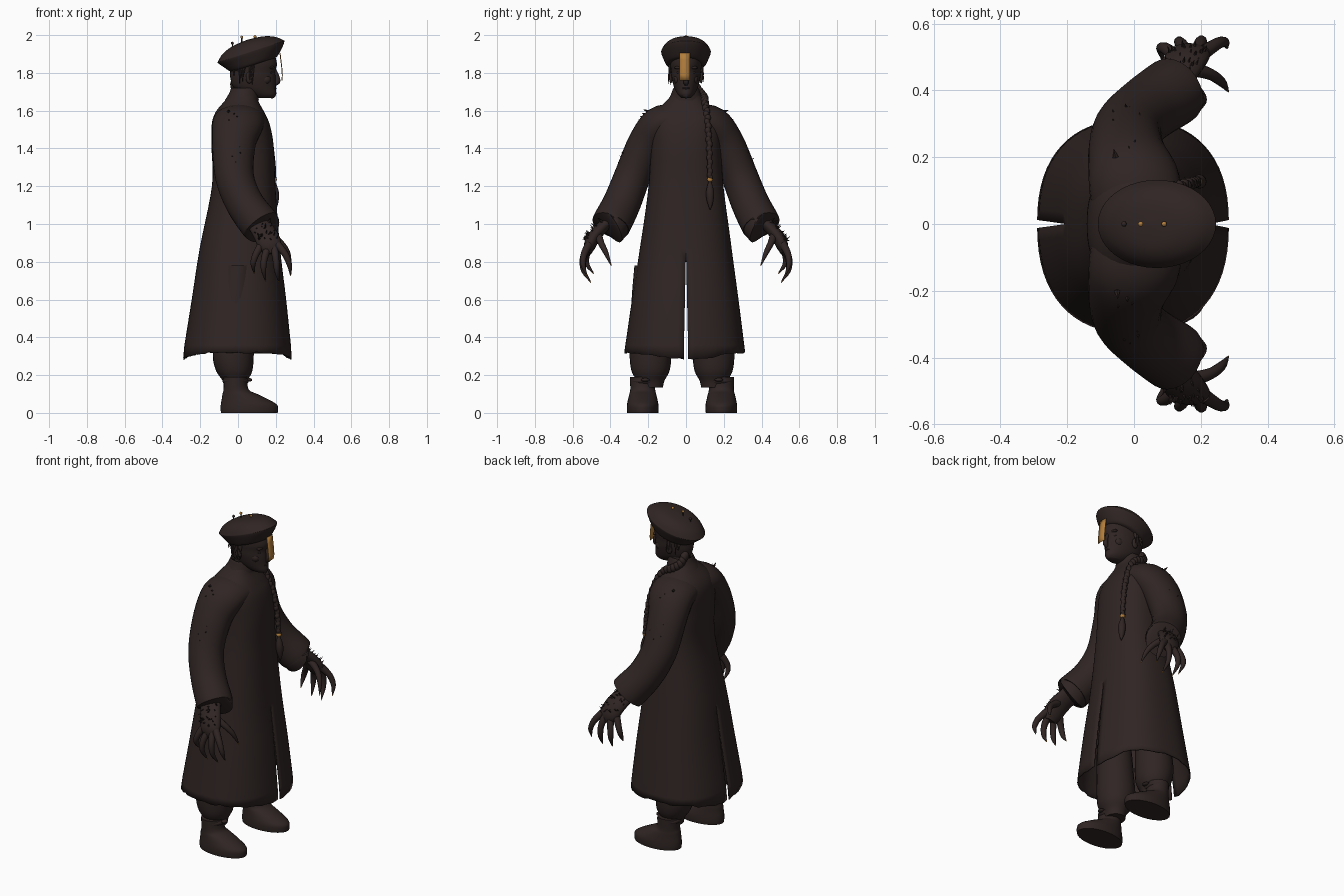
import bpy, bmesh, math, random
from mathutils import Vector, Matrix

if "Cube" in bpy.data.objects:
    bpy.data.objects.remove(bpy.data.objects["Cube"])

random.seed(4)


def material(name, rgb):
    m = bpy.data.materials.new(name)
    m.diffuse_color = (*rgb, 1)
    m.use_nodes = True
    m.node_tree.nodes["Principled BSDF"].inputs["Base Color"].default_value = m.diffuse_color
    return m


CLOTH = material("dark_cloth", (0.028, 0.018, 0.017))
GOLD = material("old_gold", (0.45, 0.21, 0.045))


def finish(name, bm, *mats, angle=50):
    bmesh.ops.remove_doubles(bm, verts=bm.verts, dist=0.0002)
    bmesh.ops.recalc_face_normals(bm, faces=bm.faces)
    me = bpy.data.meshes.new(name)
    bm.to_mesh(me)
    bm.free()
    ob = bpy.data.objects.new(name, me)
    bpy.context.collection.objects.link(ob)
    for m in mats:
        me.materials.append(m)
    bpy.ops.object.select_all(action='DESELECT')
    ob.select_set(True)
    bpy.context.view_layer.objects.active = ob
    bpy.ops.object.shade_smooth_by_angle(angle=math.radians(angle))
    return ob


def spline(rows, steps):
    """Catmull-Rom through rows of numbers."""
    rows = [tuple(r) for r in rows]
    p = [rows[0]] + rows + [rows[-1]]
    out = []
    for i in range(1, len(p) - 2):
        for k in range(steps):
            t = k / steps
            out.append([0.5 * (2*b + (c-a)*t + (2*a-5*b+4*c-d)*t*t + (3*b-a-3*c+d)*t**3)
                        for a, b, c, d in zip(*p[i-1:i+3])])
    return out + [list(rows[-1])]


def skin(bm, rings, closed=True, caps=True):
    vs = [[bm.verts.new(c) for c in r] for r in rings]
    n = len(vs[0])
    for a, b in zip(vs, vs[1:]):
        for i in range(n if closed else n - 1):
            j = (i + 1) % n
            bm.faces.new((a[i], a[j], b[j], b[i]))
    if caps:
        bm.faces.new(vs[0])
        bm.faces.new(vs[-1])


def loft(bm, rows, cy=0, n=32, steps=4, caps=True):
    """Stacked ellipses: z, centre x, radius x, radius y."""
    rings = []
    for z, cx, rx, ry in spline(rows, steps):
        rings.append([(cx + rx*math.cos(2*math.pi*i/n), cy + ry*math.sin(2*math.pi*i/n), z)
                      for i in range(n)])
    skin(bm, rings, caps=caps)


def tube(bm, rows, n=12, steps=4, caps=True, wide=1.0, s=1):
    """Tube along x, y, z, radius and optional stretch along the x side."""
    rows = spline(rows, steps)
    pts = [Vector((r[0], s*r[1], r[2])) for r in rows]
    rings = []
    for i, p in enumerate(pts):
        t = (pts[min(i+1, len(pts)-1)] - pts[max(i-1, 0)]).normalized()
        u = Vector((1, 0, 0.02)) - t * t.dot(Vector((1, 0, 0.02)))
        u.normalize()
        v = t.cross(u)
        r = max(rows[i][3], 0.0006)
        w = rows[i][4] if len(rows[i]) > 4 else wide
        rings.append([p + u*(r*w*math.cos(2*math.pi*k/n)) + v*(r*math.sin(2*math.pi*k/n))
                      for k in range(n)])
    skin(bm, rings, caps=caps)


def ball(bm, c, r, sc=(1, 1, 1)):
    bmesh.ops.create_uvsphere(bm, u_segments=14, v_segments=9, radius=r,
                              matrix=Matrix.Translation(c) @ Matrix.Diagonal((*sc, 1)))


def spike(bm, base, tip, r):
    tube(bm, [(*base, r), (*tip, 0)], n=4, steps=1)


# long coat: two open halves joined above the front and back slits
bm = bmesh.new()
COAT = [(0.32, -.003, .287, .32), (.6, .005, .25, .282), (.87, .01, .213, .243), (1.2, .03, .168, .198),
        (1.4, .025, .165, .188), (1.52, .015, .155, .192), (1.59, .01, .13, .165),
        (1.65, .018, .09, .105), (1.69, .03, .07, .072)]
for s in (1, -1):
    rings = []
    for k, (z, cx, rx, ry) in enumerate(spline(COAT, 5)):
        gap = max(0, (.87 - z) / .55) * .012
        ring = []
        for i in range(33):
            c, h = math.cos(math.pi*i/32), abs(math.sin(math.pi*i/32))
            # slightly boxy ellipse
            x, y = math.copysign(abs(c)**.84, c), h**.84
            y = 0 if i in (0, 32) and not gap else max(ry*y, gap)
            dz = 0
            if k == 0:
                dz = -.032*abs(c)**4 + random.uniform(-.006, .006)
            ring.append((cx + rx*x, s*y - .01*max(0, 1 - z)*h, z + dz))
        rings.append(ring)
    skin(bm, rings, closed=False, caps=False)
coat = finish("long_coat", bm, CLOTH)
mod = coat.modifiers.new("thickness", 'SOLIDIFY')
mod.thickness = .007

# stand-up collar
bm = bmesh.new()
loft(bm, [(1.655, .02, .09, .095), (1.69, .03, .078, .078), (1.72, .035, .07, .066), (1.70, .035, .06, .058)],
     caps=False)
finish("collar", bm, CLOTH)

# sleeves, hands, legs and boots for each side
for s, side in ((1, "left"), (-1, "right")):
    bm = bmesh.new()
    tube(bm, [(.012, .05, 1.545, .088, 1.55), (-.002, .14, 1.525, .098, 1.38), (-.022, .215, 1.42, .096, 1.2),
              (-.018, .285, 1.25, .096, 1.07), (.035, .34, 1.11, .100, 1), (.115, .395, 1.0, .104, 1),
              (.110, .39, 1.006, .096, 1), (.05, .345, 1.08, .085, 1)], n=28, steps=5, caps=False, s=s)
    finish(side + "_sleeve", bm, CLOTH)

    # torn threads on the outer shoulder
    bm = bmesh.new()
    for i in range(16):
        t = i / 15
        b = Vector((random.uniform(-.06, .02), s*(.2 + .135*t), 1.595 - .26*t))
        spike(bm, b, b + Vector((random.uniform(-.01, .01), s*.025, random.uniform(-.012, .014))), .009)
    finish(side + "_shoulder_tears", bm, CLOTH, angle=20)

    # wrist and palm
    bm = bmesh.new()
    tube(bm, [(.07, .36, 1.06, .034), (.12, .44, .985, .033), (.15, .485, .935, .034),
              (.17, .51, .885, .032), (.18, .52, .845, .018)], n=14, wide=1.9, s=s)
    # four curled fingers and the thumb
    fingers = [[(.13, .50, .90), (.095, .525, .84), (.08, .525, .79), (.085, .495, .745)],
               [(.16, .51, .88), (.14, .54, .82), (.135, .543, .76), (.145, .515, .705)],
               [(.19, .515, .88), (.20, .545, .82), (.205, .543, .755), (.215, .51, .70)],
               [(.21, .515, .89), (.25, .54, .84), (.272, .545, .785), (.278, .528, .735)],
               [(.17, .465, .94), (.225, .45, .90), (.262, .425, .85), (.28, .40, .79)]]
    nails = bmesh.new()
    for f in fingers:
        tube(bm, [(*p, r) for p, r in zip(f, (.022, .018, .014, .004))], n=10, s=s)
        a, b = Vector(f[2]), Vector(f[3])
        tip = b + (b - a) * .22
        spike(nails, (b.x, s*b.y, b.z), (tip.x, s*tip.y, tip.z), .005)
    finish(side + "_hand", bm, CLOTH)
    finish(side + "_nails", nails, GOLD)

    # coarse hair on the wrist
    bm = bmesh.new()
    for i in range(34):
        t = random.random()
        a = random.uniform(-1.2, 1.2)
        b = Vector((.11 + .05*t + .055*math.sin(a), s*(.425 + .075*t + .028*math.cos(a)), 1.0 - .1*t + .012))
        spike(bm, b, b + Vector((.012*math.sin(a), s*.025, random.uniform(-.005, .026))), .006)
    finish(side + "_wrist_hair", bm, CLOTH, angle=20)

    # baggy trouser leg, the stance shifted a little to the right
    bm = bmesh.new()
    loft(bm, [(.135, -.015, .058, .066), (.17, -.015, .066, .074), (.22, -.02, .095, .1), (.29, -.025, .108, .11),
              (.38, -.022, .105, .108), (.6, -.01, .095, .1), (.78, .0, .08, .085)], cy=s*.167 - .021, n=24)
    finish(side + "_trouser_leg", bm, CLOTH)

    # boot with a long rounded toe
    bm = bmesh.new()
    loft(bm, [(0, .06, .15, .082), (.018, .06, .152, .084), (.045, .057, .148, .083), (.075, .034, .12, .077),
              (.1, .01, .092, .071), (.125, -.01, .066, .066), (.19, -.014, .062, .068)], cy=s*.208 - .021, n=28)
    finish(side + "_boot", bm, CLOTH)
    # ankle wrapping with a small knot
    bm = bmesh.new()
    loft(bm, [(.155, -.013, .062, .068), (.168, -.013, .07, .076), (.18, -.013, .064, .07)],
         cy=s*.198 - .021, n=24)
    ball(bm, (.06, s*.195 - .021, .175), .016, (1, 1.4, .6))
    finish(side + "_ankle_wrap", bm, CLOTH)

# head with neck
bm = bmesh.new()
loft(bm, [(1.668, .14, .045, .026), (1.685, .127, .075, .043), (1.72, .09, .11, .062), (1.77, .08, .12, .075),
          (1.81, .078, .12, .079), (1.85, .078, .128, .083), (1.91, .08, .11, .08)])
loft(bm, [(1.6, .025, .06, .06), (1.67, .04, .058, .055), (1.75, .06, .065, .06)], n=20)
finish("head", bm, CLOTH)

# nose, brow, eyelids, lips, chin, cheeks and ears
bm = bmesh.new()
tube(bm, [(.188, 0, 1.825, .010), (.205, 0, 1.785, .012), (.209, 0, 1.755, .015), (.195, 0, 1.74, .01)], n=10)
ball(bm, (.19, 0, 1.718), .02, (.7, 1.1, .35))
ball(bm, (.187, 0, 1.706), .02, (.7, 1.0, .35))
ball(bm, (.18, 0, 1.687), .022)
for s in (1, -1):
    ball(bm, (.178, s*.035, 1.828), .025, (.6, 1.1, .35))
    ball(bm, (.174, s*.035, 1.802), .014, (.6, 1.1, .5))
    ball(bm, (.146, s*.043, 1.765), .032, (.9, .7, .8))
    ball(bm, (.06, s*.08, 1.775), .028, (.7, .35, 1.1))
finish("face_features", bm, CLOTH)

# loose hair at the temples and nape
bm = bmesh.new()
for i in range(24):
    s = 1 if i % 2 else -1
    x = random.uniform(-.035, .08)
    y = .083 * math.sqrt(max(.1, 1 - ((x - .08)/.125)**2))
    spike(bm, (x, s*y, 1.84), (x + random.uniform(-.01, .01), s*(y + .012), random.uniform(1.735, 1.79)), .009)
finish("loose_hair", bm, CLOTH, angle=25)

# upturned brim hat, tipped back
tilt = Matrix.Translation((.07, 0, 1.908)) @ Matrix.Rotation(math.radians(-18), 4, 'Y')
bm = bmesh.new()
loft(bm, [(-.066, -.005, .12, .095), (-.058, -.005, .135, .107), (-.025, 0, .165, .122), (.0, 0, .184, .131),
          (.01, 0, .181, .129), (.04, 0, .145, .108), (.062, 0, .085, .07), (.07, 0, .004, .004)], n=40)
bm.transform(tilt)
finish("hat", bm, CLOTH)

# hat knobs on short stems, the front two gilded
bm = bmesh.new()
gilded = bmesh.new()
for x, z, top in ((-.03, 1.957, bm), (.02, 1.989, gilded), (.09, 1.992, gilded)):
    tube(bm, [(x, 0, z-.03, .003), (x, 0, z, .003)], n=8, steps=1)
    ball(top, (x, 0, z), .008)
finish("hat_knobs", bm, CLOTH)
finish("gilded_knobs", gilded, GOLD)

# paper strip hanging over the face
bm = bmesh.new()
skin(bm, [[(x, -.035, z), (x + .003, -.008, z), (x, .021, z)]
          for x, z in ((.222, 1.905), (.226, 1.87), (.231, 1.83), (.234, 1.79), (.233, 1.76))],
     closed=False, caps=False)
strip = finish("paper_strip", bm, GOLD)
strip.modifiers.new("thickness", 'SOLIDIFY').thickness = .002

# braid from the nape over the shoulder and down the chest
path = spline([(-.02, .04, 1.74), (-.01, .07, 1.70), (.03, .095, 1.67), (.08, .1, 1.645), (.125, .11, 1.58),
               (.163, .12, 1.47), (.183, .125, 1.35), (.19, .127, 1.245)], 5)
bm = bmesh.new()
for i, p in enumerate(path):
    shift = .003 if i % 2 else -.003
    ball(bm, (p[0], p[1] + shift, p[2]), .022 - .009*i/len(path), (1, 1, 1.25))
tube(bm, [(*p, .016 - .004*i/len(path)) for i, p in enumerate(path)], n=10, steps=1)
# tassel below the bead
tube(bm, [(.19, .127, 1.225, .008), (.195, .127, 1.17, .021), (.198, .128, 1.12, .017), (.20, .128, 1.075, .002)])
finish("braid", bm, CLOTH)
bm = bmesh.new()
ball(bm, (.191, .127, 1.235), .015, (1, 1, .9))
finish("braid_bead", bm, GOLD)
